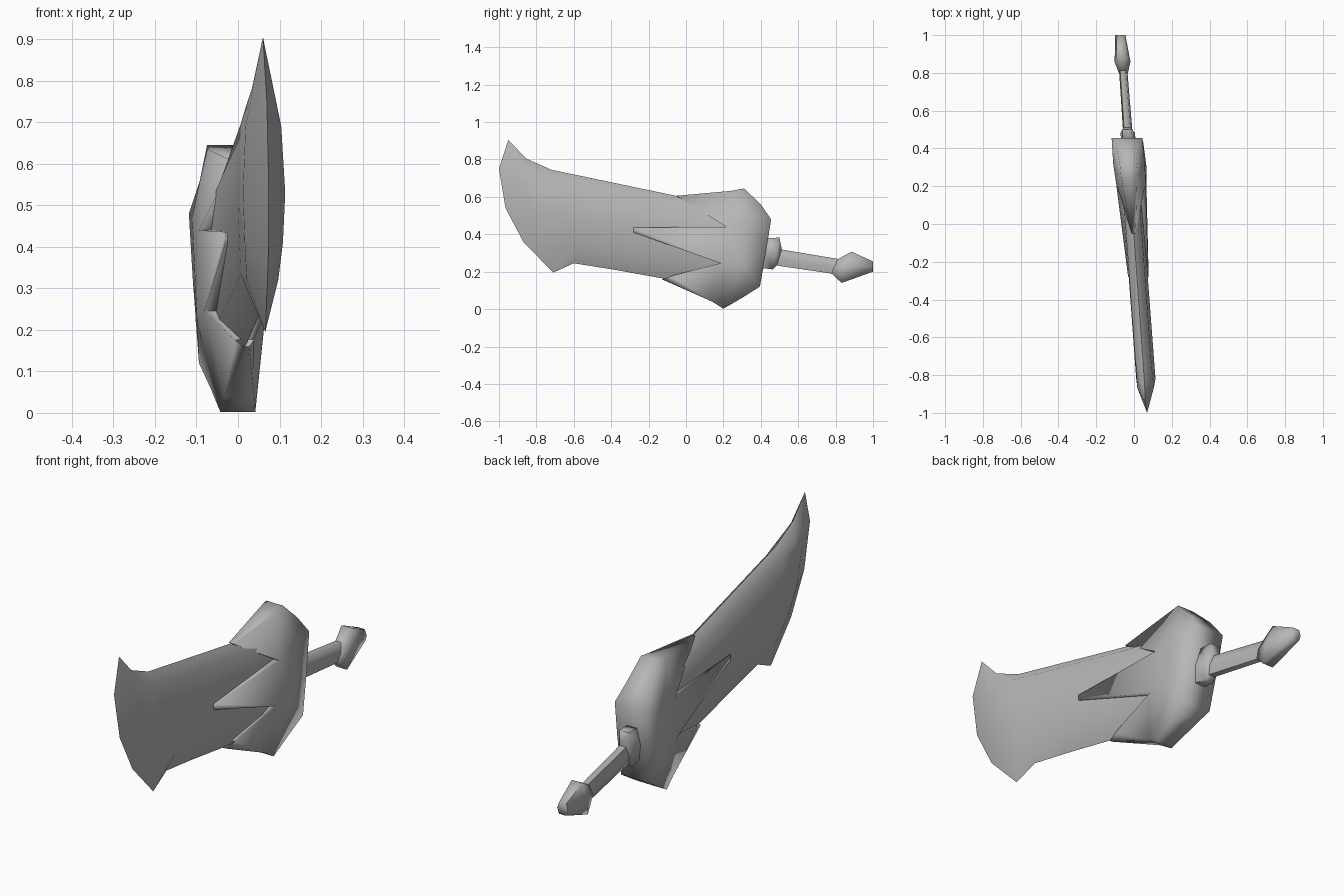
import bpy, bmesh, math

if "Cube" in bpy.data.objects:
    bpy.data.objects.remove(bpy.data.objects["Cube"])

steel = bpy.data.materials.new("grey_steel")
steel.diffuse_color = (0.47, 0.47, 0.47, 1)
steel.use_nodes = True
steel.node_tree.nodes["Principled BSDF"].inputs["Base Color"].default_value = steel.diffuse_color


def place(h, y, z):
    """Offset h from the sword's slightly turned and rolled middle plane."""
    return (h - 0.08 * y - 0.035 * (z - 0.45), y, z)


def finish(name, bm, angle):
    bmesh.ops.remove_doubles(bm, verts=bm.verts, dist=0.0005)
    bmesh.ops.recalc_face_normals(bm, faces=bm.faces)
    me = bpy.data.meshes.new(name)
    bm.to_mesh(me)
    bm.free()
    me.materials.append(steel)
    ob = bpy.data.objects.new(name, me)
    bpy.context.collection.objects.link(ob)
    bpy.ops.object.select_all(action='DESELECT')
    ob.select_set(True)
    bpy.context.view_layer.objects.active = ob
    bpy.ops.object.shade_smooth_by_angle(angle=math.radians(angle))
    return ob


# Blade: sharp outline ring, raised cheek on each side with a fuller middle row
rim = [(-.95, .905), (-1, .75), (-.965, .54), (-.87, .36), (-.71, .195),
       (-.6, .245), (-.38, .21), (-.13, .165), (.3, .12),
       (.3, .54), (-.05, .605), (-.72, .745), (-.855, .805)]
cheek = [(-.885, .78, .026), (-.87, .69, .043), (-.82, .53, .051), (-.76, .41, .046),
         (-.68, .32, .038), (-.58, .335, .044), (-.38, .3, .044), (-.13, .26, .044),
         (.3, .2, .044), (.3, .5, .044), (-.05, .56, .042), (-.71, .695, .042),
         (-.82, .745, .034), (-.66, .51, .051), (-.1, .42, .05), (.3, .36, .05)]
bm = bmesh.new()
edge = [bm.verts.new(place(0, y, z)) for y, z in rim]
n = len(rim)
for side in (1, -1):
    top = [bm.verts.new(place(side * h, y, z)) for y, z, h in cheek]
    for i in range(n):
        if i == 8:          # open root, hidden in the guard
            continue
        j = (i + 1) % n
        bm.faces.new((edge[i], edge[j], top[j], top[i]))
    for face in ((0, 1, 12), (12, 1, 11), (11, 1, 2, 13), (13, 2, 3), (13, 3, 4, 5),
                 (13, 5, 6), (13, 6, 14), (6, 7, 14), (14, 7, 8, 15),
                 (14, 15, 9, 10), (13, 14, 10, 11)):
        bm.faces.new([top[k] for k in face])
finish("blade", bm, 70)

# Guard: pronged shell over the blade root, with walls down to the blade
pts = {
    'top_tip': (-.05, .606, .01), 'top_notch': (.215, .44, .078),
    'mid_up': (-.28, .436, .054), 'mid_low': (-.28, .41, .054),
    'low_notch': (.185, .245, .074), 'low_tip': (-.08, .175, .022),
    'low_front': (-.13, .16, .006), 'belly': (.14, .04, .036),
    'bottom': (.2, .002, .042), 'heel': (.3, .06, .056),
    'back_low': (.395, .12, .074), 'back_mid': (.43, .32, .079),
    'back_top': (.455, .48, .081), 'shoulder': (.4, .56, .056),
    'crown': (.31, .645, .043), 'crown_front': (.24, .632, .042),
    'boss_up': (.32, .47, .084), 'boss_low': (.3, .24, .083),
    'in_top_tip': (-.05, .604, .002), 'in_top': (.215, .44, .035),
    'in_mid_up': (-.28, .436, .045), 'in_mid_low': (-.28, .41, .045),
    'in_low': (.185, .245, .035), 'in_low_tip': (-.08, .178, .005),
}
panels = ["top_tip top_notch crown_front", "top_notch boss_up crown_front",
          "crown_front boss_up crown", "crown boss_up shoulder",
          "shoulder boss_up back_top", "mid_up mid_low low_notch top_notch",
          "top_notch low_notch boss_low boss_up", "boss_up boss_low back_mid",
          "boss_up back_mid back_top", "boss_low back_low back_mid",
          "low_tip belly low_notch", "low_tip low_front belly",
          "low_notch belly bottom", "low_notch bottom boss_low",
          "bottom heel boss_low", "heel back_low boss_low",
          "top_tip in_top_tip in_top top_notch",
          "top_notch in_top in_mid_up mid_up",
          "mid_up in_mid_up in_mid_low mid_low",
          "mid_low in_mid_low in_low low_notch",
          "low_notch in_low in_low_tip low_tip"]
border = ("low_front belly bottom heel back_low back_mid back_top shoulder "
          "crown crown_front top_tip").split()
bm = bmesh.new()
sides = [{k: bm.verts.new(place(s * h, y, z)) for k, (y, z, h) in pts.items()}
         for s in (1, -1)]
for side in sides:
    for p in panels:
        bm.faces.new([side[k] for k in p.split()])
for a, b in zip(border, border[1:]):
    bm.faces.new((sides[0][a], sides[0][b], sides[1][b], sides[1][a]))
finish("guard", bm, 95)


def loft(name, sections, angle):
    """Six-sided loft; section = (top y, top z, bottom y, bottom z, half width)."""
    bm = bmesh.new()
    rings = []
    for yt, zt, yb, zb, w in sections:
        ring = []
        for h, t in ((.65, 0), (1, .5), (.65, 1), (-.65, 1), (-1, .5), (-.65, 0)):
            ring.append(bm.verts.new(place(h * w, yt + (yb - yt) * t, zt + (zb - zt) * t)))
        rings.append(ring)
    for a, b in zip(rings, rings[1:]):
        for i in range(6):
            j = (i + 1) % 6
            bm.faces.new((a[i], a[j], b[j], b[i]))
    bm.faces.new(rings[0])
    bm.faces.new(rings[-1])
    return finish(name, bm, angle)


# Collar, grip and pommel
loft("collar", [(.43, .38, .4, .22, .039), (.5, .382, .465, .212, .038),
                (.512, .32, .485, .232, .026)], 80)
loft("grip", [(.49, .322, .47, .235, .025), (.82, .267, .79, .188, .022)], 80)
loft("pommel", [(.808, .265, .778, .19, .022), (.885, .307, .832, .14, .042),
                (1, .255, 1, .2, .027)], 80)
